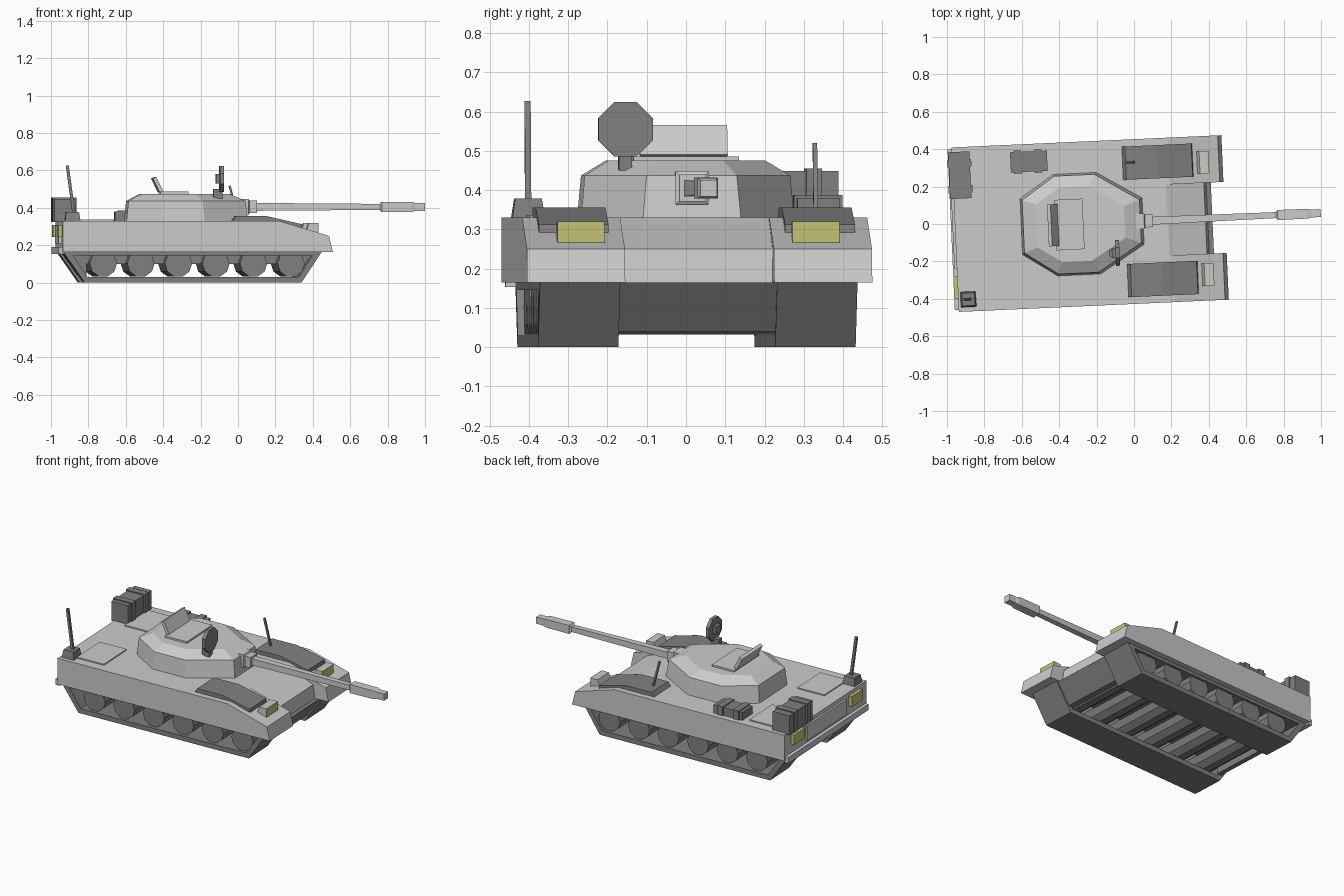
import bpy, bmesh, math
from mathutils import Matrix, Vector

if "Cube" in bpy.data.objects:
    bpy.data.objects.remove(bpy.data.objects["Cube"])

# The whole vehicle points along +x, turned slightly to its side
POSE = Matrix.Rotation(math.radians(2.6), 4, "Z") @ Matrix.Translation((0, 0.013, 0))
SIDES = (("left", 1), ("right", -1))


def material(name, rgb):
    m = bpy.data.materials.new(name)
    m.use_nodes = True
    m.diffuse_color = (*rgb, 1)
    m.node_tree.nodes["Principled BSDF"].inputs["Base Color"].default_value = (*rgb, 1)
    return m


LIGHT = material("light_grey", (0.6, 0.6, 0.6))
DARK = material("dark_grey", (0.22, 0.22, 0.22))
YELLOW = material("lamp_yellow", (0.56, 0.56, 0.17))


def finish(name, bm, mat):
    bmesh.ops.recalc_face_normals(bm, faces=bm.faces)
    mesh = bpy.data.meshes.new(name)
    bm.to_mesh(mesh)
    bm.free()
    mesh.materials.append(mat)
    ob = bpy.data.objects.new(name, mesh)
    ob.matrix_world = POSE
    bpy.context.collection.objects.link(ob)
    return ob


def add_loft(bm, rings):
    """Skin a list of equal-length point rings and cap both ends."""
    loops = [[bm.verts.new(p) for p in ring] for ring in rings]
    n = len(loops[0])
    for a, b in zip(loops, loops[1:]):
        for i in range(n):
            j = (i + 1) % n
            bm.faces.new((a[i], a[j], b[j], b[i]))
    bm.faces.new(loops[0])
    bm.faces.new(loops[-1])


def loft(name, rings, mat):
    bm = bmesh.new()
    add_loft(bm, rings)
    return finish(name, bm, mat)


def prisms(name, profiles, y0, y1, mat):
    """Extrude side profiles (x, z) across from y0 to y1."""
    bm = bmesh.new()
    for prof in profiles:
        add_loft(bm, [[(x, y, z) for x, z in prof] for y in (y0, y1)])
    return finish(name, bm, mat)


def box(name, x, y, z, mat):
    return prisms(name, [[(x[0], z[0]), (x[1], z[0]), (x[1], z[1]), (x[0], z[1])]], *y, mat)


def cylinder(name, center, radius, length, axis, sides, mat):
    bm = bmesh.new()
    turn = Vector((0, 0, 1)).rotation_difference(Vector(axis)).to_matrix().to_4x4()
    spin = Matrix.Rotation(math.pi / sides, 4, "Z")
    bmesh.ops.create_cone(bm, cap_ends=True, segments=sides, radius1=radius, radius2=radius,
                          depth=length, matrix=Matrix.Translation(center) @ turn @ spin)
    return finish(name, bm, mat)


def rod(name, a, b, radius, mat):
    a, b = Vector(a), Vector(b)
    return cylinder(name, (a + b) / 2, radius, (b - a).length, b - a, 4, mat)


# Upper hull: centre section and two longer fenders
prisms("hull_center", [[(-0.957, 0.165), (-0.957, 0.33), (0.18, 0.33), (0.383, 0.25), (0.395, 0.165)]],
       -0.19, 0.19, LIGHT)
for side, s in SIDES:
    prisms(f"{side}_fender",
           [[(-0.957, 0.165), (-0.957, 0.33), (0.2, 0.33), (0.468, 0.25), (0.488, 0.165)]],
           s * 0.19, s * 0.44, LIGHT)

# Lower hull with an open belly
prisms("lower_hull", [[(-0.94, 0.165), (-0.85, 0.04), (-0.82, 0.04), (-0.82, 0.1),
                       (0.3, 0.1), (0.3, 0.04), (0.335, 0.04), (0.42, 0.165)]], -0.2, 0.2, DARK)

# Tracks: a four-sided belt made of mitred bars
outer = [(-0.955, 0.167), (-0.838, 0), (0.322, 0), (0.432, 0.167)]
inner = [(-0.9, 0.145), (-0.822, 0.03), (0.306, 0.03), (0.38, 0.145)]
belt = [[outer[i], outer[(i + 1) % 4], inner[(i + 1) % 4], inner[i]] for i in range(4)]
for side, s in SIDES:
    prisms(f"{side}_track", belt, s * 0.2, s * 0.405, DARK)

# Road wheels, each pair on one full-width roller
for i in range(6):
    cylinder(f"road_wheel_{i + 1}", (-0.738 + 0.201 * i, 0, 0.102), 0.073, 0.78, (0, 1, 0), 10, DARK)


# Turret: three stacked eight-sided outlines
def turret_ring(front, wide_front, wide_back, back, nose, width, tail, z):
    half = [(front, nose), (wide_front, width), (wide_back, width), (back, tail)]
    return [(x, y, z) for x, y in half] + [(x, -y, z) for x, y in reversed(half)]


loft("turret", [turret_ring(0.05, -0.19, -0.42, -0.603, 0.125, 0.272, 0.15, 0.325),
                turret_ring(0.035, -0.2, -0.415, -0.592, 0.115, 0.262, 0.142, 0.437),
                turret_ring(-0.05, -0.235, -0.39, -0.52, 0.085, 0.2, 0.115, 0.475)], LIGHT)


# Gun: mantlet and square barrel with a thicker muzzle
def square(x, h, z=0.405):
    return [(x, -h, z - h), (x, h, z - h), (x, h, z + h), (x, -h, z + h)]


loft("gun_mantlet", [square(0.01, 0.042), square(0.055, 0.042), square(0.06, 0.034),
                     square(0.1, 0.034)], LIGHT)
loft("gun_barrel", [square(0.09, 0.021), square(0.76, 0.016), square(0.77, 0.027),
                    square(0.93, 0.026), square(0.95, 0.021), square(1.0, 0.021)], LIGHT)

# Turret hatch with its lid leaning back
box("hatch_rim", (-0.42, -0.27), (-0.135, 0.135), (0.47, 0.486), LIGHT)
prisms("hatch_lid", [[(-0.425, 0.484), (-0.405, 0.49), (-0.442, 0.566), (-0.46, 0.557)]],
       -0.112, 0.112, LIGHT)

# Searchlight on a bracket
cylinder("searchlight", (-0.095, -0.163, 0.555), 0.075, 0.022, (1, 0, 0), 8, DARK)
box("searchlight_back", (-0.125, -0.1), (-0.19, -0.136), (0.53, 0.58), DARK)
box("searchlight_bracket", (-0.14, -0.09), (-0.18, -0.146), (0.45, 0.5), DARK)

for side, s in SIDES:
    # Sloped stowage bins on the front fenders
    prisms(f"{side}_front_bin", [[(-0.05, 0.325), (-0.03, 0.355), (0.14, 0.355),
                                  (0.325, 0.312), (0.33, 0.285), (0.2, 0.325)]],
           s * 0.225, s * 0.403, DARK)
    # Headlights
    prisms(f"{side}_headlight_housing", [[(0.35, 0.28), (0.365, 0.32), (0.408, 0.32), (0.408, 0.262)]],
           s * 0.24, s * 0.36, LIGHT)
    box(f"{side}_headlight", (0.408, 0.415), (s * 0.24, s * 0.36), (0.266, 0.32), YELLOW)
    # Engine deck covers
    box(f"{side}_deck_cover", (-0.865, -0.68), (s * 0.135, s * 0.38), (0.325, 0.337), LIGHT)
    # Tail lamps
    box(f"{side}_tail_lamp", (-0.978, -0.95), (s * 0.25, s * 0.37), (0.243, 0.308), YELLOW)

# Rear bumper and plate
box("rear_bumper", (-0.978, -0.95), (-0.43, 0.43), (0.153, 0.19), LIGHT)
box("rear_plate", (-0.97, -0.95), (-0.21, 0.21), (0.21, 0.305), LIGHT)


# Strapped cargo packs on the left of the deck
def pack(name, x, y, z, axis, mat):
    box(name, x, y, z, mat)
    lo, hi = (x, y)[axis]
    for i, t in enumerate((0.2, 0.75)):
        mid = lo + (hi - lo) * t
        band = (mid - 0.02, mid + 0.02)
        wide = [(v[0] - 0.008, v[1] + 0.008) for v in (x, y)]
        wide[axis] = band
        box(f"{name}_strap_{i + 1}", wide[0], wide[1], (z[0], z[1] + 0.007), mat)


pack("rear_pack", (-0.975, -0.862), (0.165, 0.415), (0.325, 0.448), 1, DARK)
pack("side_pack", (-0.645, -0.448), (0.292, 0.4), (0.325, 0.38), 0, DARK)

# Aerials
loft("rear_aerial_base", [[(-0.903 + a * h, -0.375 + b * h, z) for a, b in
                           ((-1, -1), (1, -1), (1, 1), (-1, 1))]
                          for h, z in ((0.042, 0.325), (0.034, 0.378))], DARK)
rod("rear_aerial", (-0.895, -0.375, 0.37), (-0.93, -0.375, 0.626), 0.011, DARK)
rod("front_aerial", (0.015, 0.317, 0.345), (-0.03, 0.317, 0.518), 0.008, DARK)
